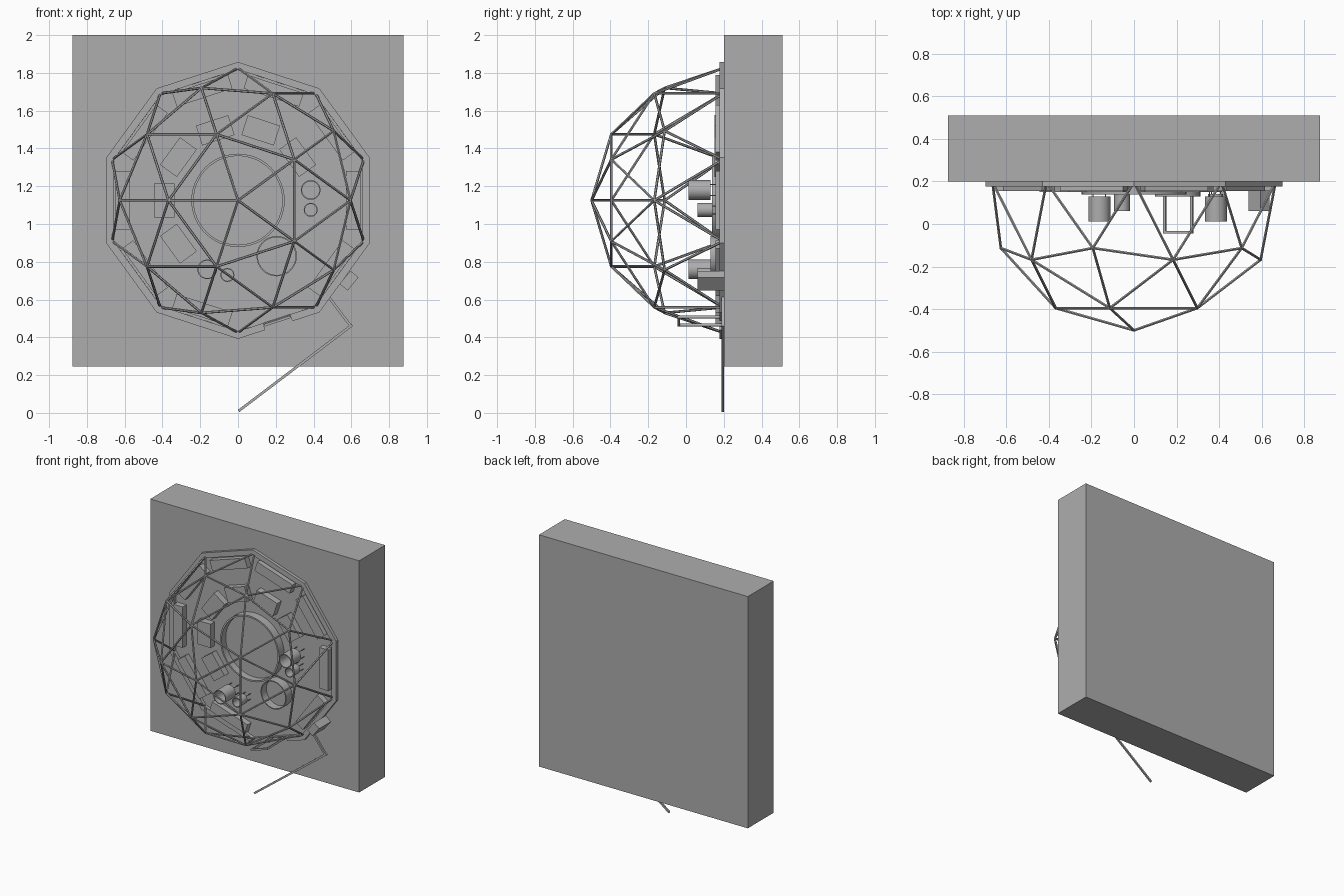
import bpy, bmesh, math
from mathutils import Vector, Matrix

if "Cube" in bpy.data.objects:
    bpy.data.objects.remove(bpy.data.objects["Cube"])

CZ, WALL, R = 1.125, 0.2, 0.7     # dome centre height, ground slab face, dome radius

grey = bpy.data.materials.new("plain grey")
grey.diffuse_color = (0.42, 0.42, 0.42, 1)
grey.use_nodes = True
grey.node_tree.nodes["Principled BSDF"].inputs["Base Color"].default_value = grey.diffuse_color


def finish(name, bm):
    bmesh.ops.recalc_face_normals(bm, faces=bm.faces)
    me = bpy.data.meshes.new(name)
    bm.to_mesh(me)
    bm.free()
    me.materials.append(grey)
    ob = bpy.data.objects.new(name, me)
    bpy.context.collection.objects.link(ob)
    return ob


def add_box(bm, centre, size, turn=0):
    """Box turned by an angle measured in the x-z plane."""
    m = (Matrix.Translation(centre) @ Matrix.Rotation(-turn, 4, 'Y')
         @ Matrix.Diagonal((*size, 1)))
    bmesh.ops.create_cube(bm, size=1, matrix=m)


def add_rod(bm, a, b, r, sides=6):
    a, b = Vector(a), Vector(b)
    d = b - a
    m = Matrix.Translation((a + b) / 2) @ d.to_track_quat('Z', 'Y').to_matrix().to_4x4()
    bmesh.ops.create_cone(bm, cap_ends=True, segments=sides, radius1=r, radius2=r,
                          depth=d.length, matrix=m)


def polar(deg, r, y=0.0):
    a = math.radians(deg)
    return Vector((r * math.cos(a), y, CZ + r * math.sin(a)))


def lathe(name, x, z, profile, sides=32):
    """Revolve (radius, y) points about an axis along y."""
    bm = bmesh.new()
    vs = [bm.verts.new((x + r, y, z)) for r, y in profile]
    es = [bm.edges.new((p, q)) for p, q in zip(vs, vs[1:])]
    bmesh.ops.spin(bm, geom=vs + es, cent=(x, 0, z), axis=(0, 1, 0),
                   angle=math.tau, steps=sides)
    bmesh.ops.remove_doubles(bm, verts=bm.verts, dist=1e-4)
    ob = finish(name, bm)
    bpy.context.view_layer.objects.active = ob
    ob.select_set(True)
    bpy.ops.object.shade_smooth_by_angle()
    ob.select_set(False)


# ground slab
bm = bmesh.new()
add_box(bm, (0, 0.355, 1.1225), (1.75, 0.31, 1.755))
finish("ground_slab", bm)

# geodesic dome: hub points by ring, struts between near neighbours
hubs = [Vector((0, WALL - R, CZ))]
for k in range(5):
    for start, tilt in ((180, 31.72), (180, 63.43), (0, 58.28)):
        t = math.radians(tilt)
        hubs.append(polar(start + 72 * k, R * math.sin(t), WALL - R * math.cos(t)))
hubs += [polar(18 + 36 * k, R, WALL - 0.003) for k in range(10)]
bm = bmesh.new()
for i, p in enumerate(hubs):
    for q in hubs[:i]:
        if (p - q).length < 0.65 * R:
            add_rod(bm, p, q, 0.007)
finish("dome_struts", bm)

# ten-sided foundation ring, with a gap at the doorway
bm = bmesh.new()


def ring_piece(a0, t0, t1):
    o0, o1 = polar(a0, 0.733), polar(a0 + 36, 0.733)
    i0, i1 = polar(a0, 0.693), polar(a0 + 36, 0.693)
    flat = [o0.lerp(o1, t0), o0.lerp(o1, t1), i0.lerp(i1, t1), i0.lerp(i1, t0)]
    f = bm.faces.new([bm.verts.new((p.x, 0.177, p.z)) for p in flat])
    new = bmesh.ops.extrude_face_region(bm, geom=[f], use_keep_orig=True)["geom"]
    bmesh.ops.translate(bm, vec=(0, WALL - 0.177, 0),
                        verts=[v for v in new if isinstance(v, bmesh.types.BMVert)])


for k in range(10):
    a = -90 + 36 * k
    for t0, t1 in (((0, 0.33), (0.67, 1)) if k == 0 else ((0, 1),)):
        ring_piece(a, t0, t1)
finish("foundation_ring", bm)

# planting beds: outer row along the rim, inner row around the pool
for name, angles, r, size, y0 in (
        ("outer_beds", [36 * k for k in range(10) if k != 8], 0.61, (0.075, 0.31), 0.155),
        ("inner_beds", [36 * k for k in range(1, 7)], 0.39, (0.11, 0.18), 0.15)):
    bm = bmesh.new()
    for a in angles:
        add_box(bm, polar(a, r, (y0 + WALL) / 2), (size[0], WALL - y0, size[1]),
                math.radians(a))
    finish(name, bm)

# round pool and tank, open at the top
lathe("pool", 0, CZ, [(0, 0.19), (0.235, 0.19), (0.235, 0.138), (0.247, 0.138), (0.247, WALL)], 48)
lathe("water_tank", 0.205, 0.83, [(0, 0.19), (0.1, 0.19), (0.1, 0.13), (0.107, 0.13), (0.107, WALL)])

# barrels standing on thin legs
legs = bmesh.new()
for i, (x, z, r, y0, y1) in enumerate(((0.385, 1.18, 0.052, 0.012, 0.13),
                                       (0.385, 1.075, 0.037, 0.062, 0.14),
                                       (-0.163, 0.76, 0.052, 0.012, 0.13),
                                       (-0.056, 0.73, 0.037, 0.062, 0.14))):
    lathe(f"barrel_{i + 1}", x, z, [(0, y1 - 0.01), (r - 0.006, y1 - 0.01), (r - 0.006, y0),
                                    (r, y0), (r, y1), (0, y1)], 24)
    for k in range(4):
        a = math.radians(45 + 90 * k)
        lx, lz = x + 0.8 * r * math.cos(a), z + 0.8 * r * math.sin(a)
        add_rod(legs, (lx, y1, lz), (lx, WALL, lz), 0.003)
finish("barrel_legs", legs)

# door frame: two posts and a lintel
bm = bmesh.new()
tilt = math.radians(-72)
mid = polar(-72, 0.672)
side = Vector((math.cos(math.radians(18)), 0, math.sin(math.radians(18))))
for s in (-1, 1):
    p = mid + side * s * 0.067
    add_box(bm, (p.x, 0.0775, p.z), (0.013, 0.245, 0.013), tilt)
add_box(bm, (mid.x, -0.0385, mid.z), (0.013, 0.013, 0.147), tilt)
finish("door_frame", bm)

# outside box and the bent pipe running away from the dome
bm = bmesh.new()
add_box(bm, (0.588, 0.13, 0.7), (0.09, 0.14, 0.055), math.radians(51))
finish("outside_box", bm)
bm = bmesh.new()
for a, b in (((0.475, 0.62), (0.597, 0.46)), ((0.605, 0.466), (0.003, 0.01))):
    dx, dz = b[0] - a[0], b[1] - a[1]
    add_box(bm, ((a[0] + b[0]) / 2, 0.194, (a[1] + b[1]) / 2),
            (math.hypot(dx, dz), 0.012, 0.014), math.atan2(dz, dx))
finish("pipe", bm)
